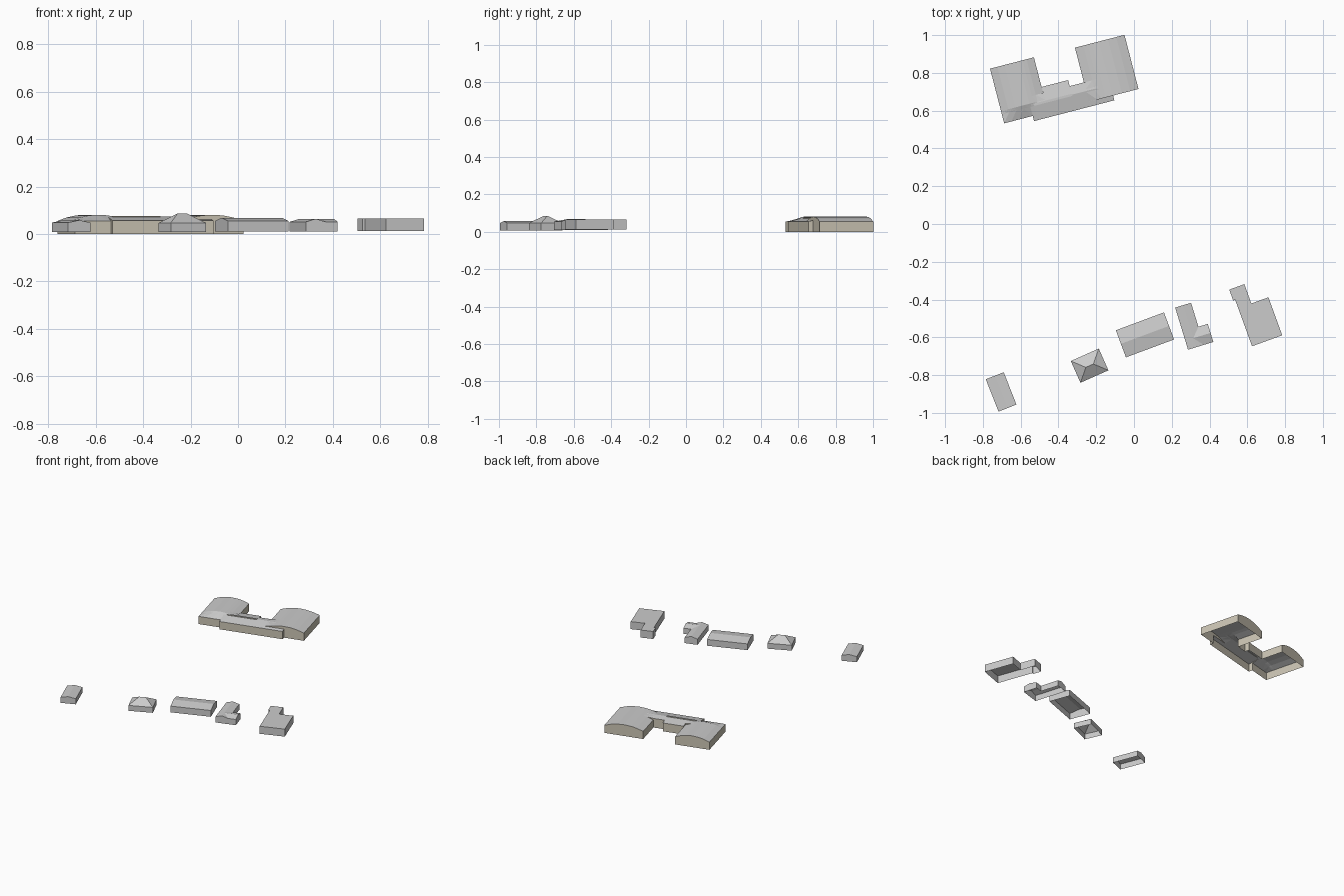
import bpy, bmesh
from math import cos, sin, radians

if "Cube" in bpy.data.objects:
    bpy.data.objects.remove(bpy.data.objects["Cube"])


def ramp(*pts):
    """Piecewise-linear height profile through (position, height) points."""
    def h(t):
        for (a, ha), (b, hb) in zip(pts, pts[1:]):
            if t <= b + 1e-6:
                return ha + (hb - ha) * max(0, t - a) / (b - a)
        return pts[-1][1]
    h.breaks = [p[0] for p in pts]
    return h


def part(u0, u1, v0, v1, h, us=(), vs=()):
    """Rectangular wing with roof height h(u, v) and extra roof breaks."""
    return dict(box=(u0, u1, v0, v1), h=h, us=[u0, u1, *us], vs=[v0, v1, *vs])


def gable(u0, u1, v0, v1, eave, ridge, along='u'):
    a, b = (v0, v1) if along == 'u' else (u0, u1)
    m = (a + b) / 2
    r = ramp((a, eave), (m, ridge), (b, eave))
    if along == 'u':
        return part(u0, u1, v0, v1, lambda u, v: r(v), vs=[m])
    return part(u0, u1, v0, v1, lambda u, v: r(u), us=[m])


def make_object(name, polys, color=None):
    bm = bmesh.new()
    for poly in polys:
        bm.faces.new([bm.verts.new(p) for p in poly])
    bmesh.ops.remove_doubles(bm, verts=bm.verts[:], dist=1e-5)
    mesh = bpy.data.meshes.new(name)
    bm.to_mesh(mesh)
    bm.free()
    if color:
        mat = bpy.data.materials.new(name)
        mat.diffuse_color = color
        mat.use_nodes = True
        mat.node_tree.nodes["Principled BSDF"].inputs["Base Color"].default_value = mat.diffuse_color
        mesh.materials.append(mat)
    ob = bpy.data.objects.new(name, mesh)
    bpy.context.collection.objects.link(ob)


def building(name, angle, base, parts, center=(0, 0), hip=False, color=None):
    """Open-bottomed shell: union of parts, highest roof wins in overlaps."""
    us = sorted({round(u, 4) for p in parts for u in p['us']})
    vs = sorted({round(v, 4) for p in parts for v in p['vs']})
    ca, sa = cos(radians(angle)), sin(radians(angle))

    def world(u, v, z):
        return (center[0] + u * ca - v * sa, center[1] + u * sa + v * ca, z)

    cells = {}
    for i in range(len(us) - 1):
        for j in range(len(vs) - 1):
            cu, cv = (us[i] + us[i + 1]) / 2, (vs[j] + vs[j + 1]) / 2
            inside = [p['h'] for p in parts
                      if p['box'][0] < cu < p['box'][1] and p['box'][2] < cv < p['box'][3]]
            if inside:
                cells[i, j] = {(a, b): max(h(us[a], vs[b]) for h in inside)
                               for a in (i, i + 1) for b in (j, j + 1)}
    walls, roof = [], []
    for (i, j), z in cells.items():
        ks = [(i, j), (i + 1, j), (i + 1, j + 1), (i, j + 1)]
        top = [world(us[a], vs[b], z[a, b]) for a, b in ks]
        d = top[0][2] + top[2][2] - top[1][2] - top[3][2]
        if abs(d) < 1e-6:
            roof.append(top)
        elif (d > 0) == hip:
            roof += [top[:3], [top[0], top[2], top[3]]]
        else:
            roof += [[top[0], top[1], top[3]], top[1:]]
        for n, (di, dj) in enumerate([(0, -1), (1, 0), (0, 1), (-1, 0)]):
            near = cells.get((i + di, j + dj), {})
            k, m = ks[n], ks[(n + 1) % 4]
            lk, lm = min(near.get(k, base), z[k]), min(near.get(m, base), z[m])
            if z[k] - lk > 1e-5 or z[m] - lm > 1e-5:
                walls.append([world(us[k[0]], vs[k[1]], lk), world(us[m[0]], vs[m[1]], lm),
                              world(us[m[0]], vs[m[1]], z[m]), world(us[k[0]], vs[k[1]], z[k])])
    make_object(name + "_walls", walls, color)
    make_object(name + "_roof", roof)


# large building: two arched wings joined by a gabled link
def arch(u0, u1, v0, v1, front=None):
    m, w = (u0 + u1) / 2, (u1 - u0) / 2
    grow = ramp((v0, 0 if front else 1), (front or v1, 1), (v1 + 1, 1))
    return part(u0, u1, v0, v1,
                lambda u, v: 0.055 + 0.026 * (1 - ((u - m) / w) ** 2) * grow(v),
                us=[u0 + (u1 - u0) * i / 6 for i in range(7)],
                vs=[front] if front else [])


link = ramp((0.66, 0.056), (0.745, 0.073), (0.825, 0.06))


def link_part(u0, u1, v0, v1):
    return part(u0, u1, v0, v1, lambda u, v: link(v), vs=[0.745] if v1 > 0.745 else [])


building("large_building", 14.5, 0, [
    arch(-0.532, -0.292, 0.688, 0.987, front=0.755),
    arch(-0.069, 0.202, 0.686, 0.982),
    link_part(-0.376, 0.0, 0.66, 0.792),
    link_part(-0.292, -0.147, 0.66, 0.825),
    link_part(0.0, 0.063, 0.66, 0.686),
    part(-0.354, -0.146, 0.738, 0.75, lambda u, v: 0.076),
], hip=True, color=(0.60, 0.56, 0.46, 1))

# small gabled house at the far left
building("small_house", 21.5, 0.008,
         [gable(-0.051, 0.051, -0.092, 0.092, 0.048, 0.058, 'v')], center=(-0.7035, -0.889))

# house with a hipped roof
building("hipped_house", 24, 0.008, [part(
    -0.081, 0.081, -0.063, 0.063,
    lambda u, v: 0.086 if abs(u) < 0.05 and abs(v) < 0.01 else 0.047,
    us=[-0.022, 0.022], vs=[0])], center=(-0.235, -0.75), hip=True)

# long gabled house
building("long_house", 20.4, 0.01,
         [gable(-0.136, 0.136, -0.0765, 0.0765, 0.055, 0.068)], center=(0.058, -0.587))

# L-shaped gabled house
building("corner_house", 17, 0.01, [
    gable(0.079, 0.167, -0.72, -0.487, 0.051, 0.064, 'v'),
    gable(0.123, 0.219, -0.72, -0.62, 0.051, 0.064, 'u')])

# flat-roofed house with a rear extension
flat = lambda u, v: 0.066
building("flat_house", 20, 0.012, [
    part(0.366, 0.536, -0.822, -0.608, flat),
    part(0.366, 0.440, -0.608, -0.56, flat),
    part(0.355, 0.440, -0.56, -0.499, flat)])
